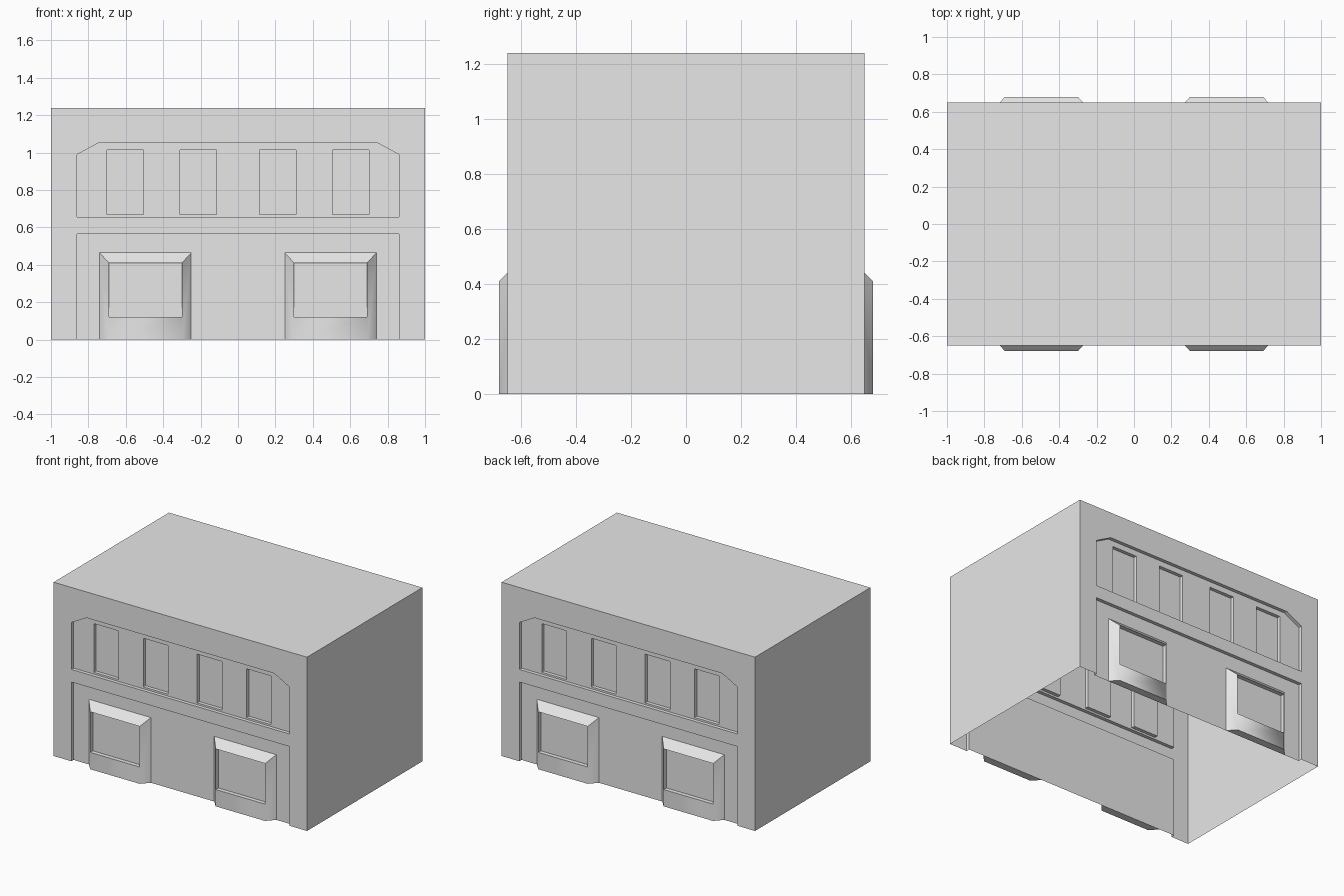
import bpy, bmesh
from mathutils import Matrix

W, D, H = 1.0, 0.65, 1.24          # half width, half depth, height
PANEL, GLASS, BAY = 0.625, 0.60, 0.68   # facade depth planes

old = bpy.data.objects.get("Cube")
if old:
    bpy.data.objects.remove(old, do_unlink=True)

grey = bpy.data.materials.new("plain_grey")
grey.use_nodes = True
grey.diffuse_color = (0.8, 0.8, 0.8, 1)
grey.node_tree.nodes["Principled BSDF"].inputs["Base Color"].default_value = (0.8, 0.8, 0.8, 1)


def make_object(name, bm):
    bmesh.ops.recalc_face_normals(bm, faces=bm.faces)
    mesh = bpy.data.meshes.new(name)
    bm.to_mesh(mesh)
    bm.free()
    mesh.materials.append(grey)
    ob = bpy.data.objects.new(name, mesh)
    bpy.context.collection.objects.link(ob)
    return ob


def prism(name, outline, y0, y1):
    """Extrude an x-z outline from y0 to y1."""
    bm = bmesh.new()
    face = bm.faces.new([bm.verts.new((x, y0, z)) for x, z in outline])
    new = bmesh.ops.extrude_face_region(bm, geom=[face])["geom"]
    bmesh.ops.translate(bm, vec=(0, y1 - y0, 0),
                        verts=[v for v in new if isinstance(v, bmesh.types.BMVert)])
    return make_object(name, bm)


def rect(x0, x1, z0, z1):
    return [(x0, z0), (x1, z0), (x1, z1), (x0, z1)]


# Building block
building = prism("building_shell", rect(-W, W, 0, H), -D, D)

# Recessed panels and upper windows, alike on front and back
upper = [(-0.86, 0.655), (0.86, 0.655), (0.86, 0.99),
         (0.74, 1.055), (-0.74, 1.055), (-0.86, 0.99)]
cuts = [(upper, PANEL), (rect(-0.86, 0.86, -0.1, 0.565), PANEL)]
for s in (-1, 1):
    for a, b in ((0.115, 0.31), (0.505, 0.70)):
        cuts.append((rect(s * a, s * b, 0.668, 1.015), GLASS))

for side in (-1, 1):
    for outline, depth in cuts:
        cutter = prism("cutter", outline, side * depth, side * 0.8)
        cutter.hide_render = True
        mod = building.modifiers.new("recess", 'BOOLEAN')
        mod.operation, mod.solver, mod.object = 'DIFFERENCE', 'EXACT', cutter

graph = bpy.context.evaluated_depsgraph_get()
carved = bpy.data.meshes.new_from_object(building.evaluated_get(graph))
building.modifiers.clear()
building.data = carved
for ob in [o for o in bpy.data.objects if o.name.startswith("cutter")]:
    bpy.data.objects.remove(ob, do_unlink=True)

# Open underside
bm = bmesh.new()
bm.from_mesh(carved)
floor = [f for f in bm.faces if all(v.co.z < 0.001 for v in f.verts)]
bmesh.ops.delete(bm, geom=floor, context='FACES')
bm.to_mesh(carved)
bm.free()


# Sloped bay surround with a sunken pane
def bay(name, cx, turn):
    bm = bmesh.new()

    def pair(half, y, z):
        return [bm.verts.new((cx + s * half, -y, z)) for s in (-1, 1)]

    base, crown = pair(0.245, PANEL, 0), pair(0.245, PANEL, 0.465)
    foot, sill, head = (pair(0.195, BAY, z) for z in (0, 0.12, 0.41))
    pane_low, pane_high = pair(0.195, D, 0.12), pair(0.195, D, 0.41)

    def strip(a, b):
        return bm.faces.new((a[0], a[1], b[1], b[0]))

    smooth = [strip(foot, sill)]
    for a, b in ((base, foot), (sill, pane_low), (pane_low, pane_high),
                 (pane_high, head), (head, crown), (crown, base)):
        strip(a, b)
    for i in (0, 1):
        smooth.append(bm.faces.new((base[i], foot[i], sill[i], head[i], crown[i])))
        bm.faces.new((sill[i], head[i], pane_high[i], pane_low[i]))
    for f in smooth:
        f.smooth = True
    if turn:
        bmesh.ops.rotate(bm, verts=bm.verts, matrix=Matrix.Rotation(3.14159265, 3, 'Z'))
    make_object(name, bm)


for wall in ("front", "back"):
    for label, cx in (("left", 0.495), ("right", -0.495)):
        turned = wall == "back"
        bay(f"{wall}_{label}_bay", -cx if turned else cx, turned)
